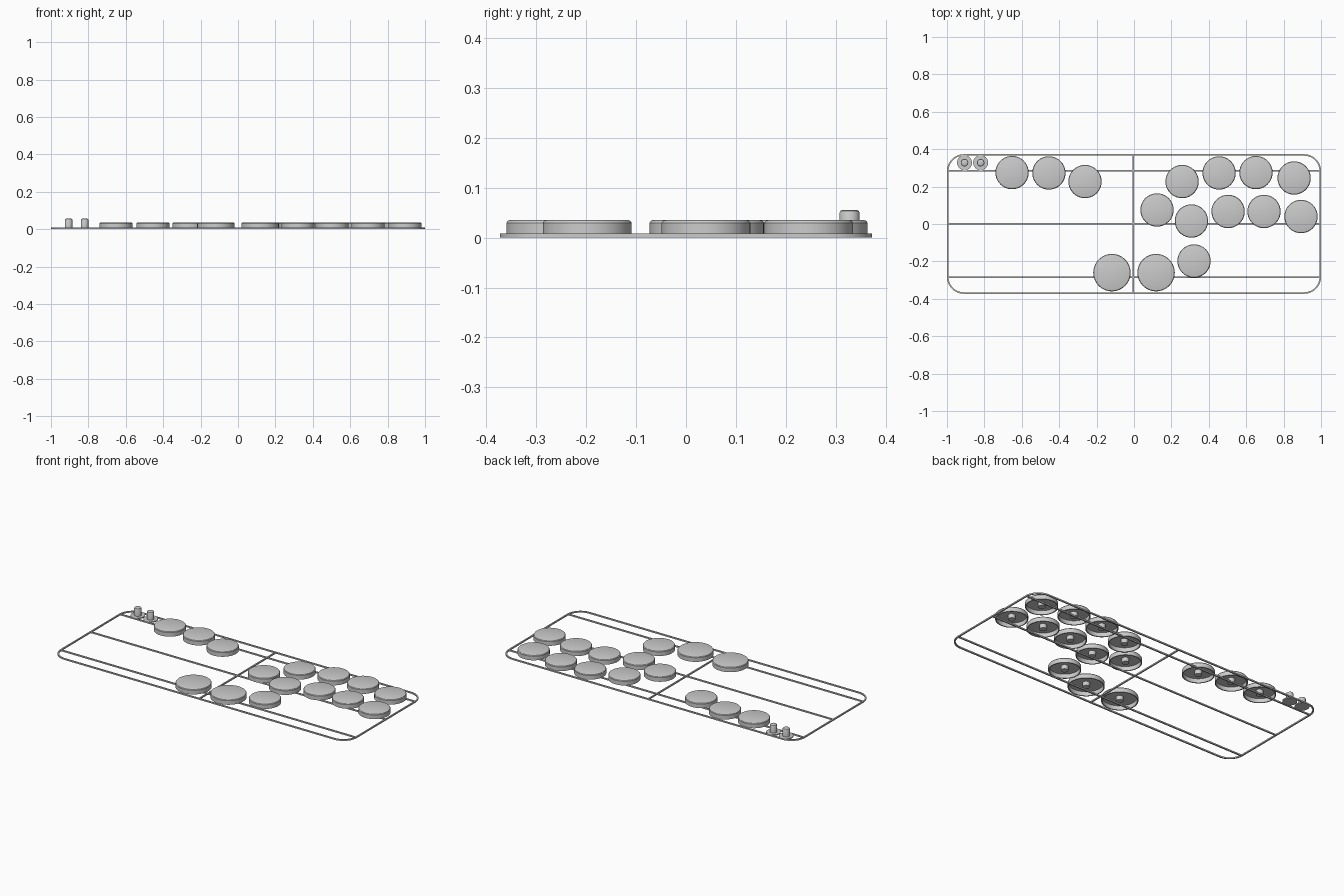
import bpy, bmesh
from math import sin, cos, pi

if "Cube" in bpy.data.objects:
    bpy.data.objects.remove(bpy.data.objects["Cube"])

grey = bpy.data.materials.new("plain grey")
grey.use_nodes = True
grey.diffuse_color = (0.6, 0.6, 0.6, 1)
grey.node_tree.nodes["Principled BSDF"].inputs["Base Color"].default_value = (0.6, 0.6, 0.6, 1)


def add_object(name, bm, location=(0, 0, 0)):
    bmesh.ops.recalc_face_normals(bm, faces=bm.faces)
    mesh = bpy.data.meshes.new(name)
    bm.to_mesh(mesh)
    bm.free()
    mesh.materials.append(grey)
    ob = bpy.data.objects.new(name, mesh)
    ob.location = location
    bpy.context.collection.objects.link(ob)
    return ob


def lathe(bm, profile, sides=64):
    """Revolve (radius, height) points about z; zero radius closes an end."""
    rings = []
    for r, z in profile:
        if r == 0:
            rings.append([bm.verts.new((0, 0, z))] * sides)
        else:
            rings.append([bm.verts.new((r * cos(2 * pi * i / sides), r * sin(2 * pi * i / sides), z))
                          for i in range(sides)])
    for a, b in zip(rings, rings[1:]):
        for i in range(sides):
            j = (i + 1) % sides
            bm.faces.new(dict.fromkeys((a[i], a[j], b[j], b[i])))


def smooth(ob):
    bpy.ops.object.select_all(action="DESELECT")
    ob.select_set(True)
    bpy.context.view_layer.objects.active = ob
    bpy.ops.object.shade_smooth_by_angle(angle=0.5)


def button(name, x, y, r):
    # Hollow cap with a bevelled top edge and a central stem inside
    bm = bmesh.new()
    lathe(bm, [(0, 0.036), (r - 0.009, 0.036), (r - 0.003, 0.034), (r, 0.03), (r, 0.005),
               (r - 0.006, 0.005), (r - 0.006, 0.03), (0.02, 0.03), (0.02, 0.005), (0, 0.005)])
    smooth(add_object(name, bm, (x, y, 0)))


def peg(name, x, y):
    # Thin round flange with a rounded upright pin
    bm = bmesh.new()
    lathe(bm, [(0, 0.056), (0.014, 0.056), (0.018, 0.054), (0.02, 0.05), (0.02, 0.008),
               (0.04, 0.008), (0.04, 0.002), (0, 0.002)], 32)
    smooth(add_object(name, bm, (x, y, 0)))


# Rounded outline frame
W, D, BAR, CORNER = 1.0, 0.373, 0.008, 0.09
bm = bmesh.new()


def outline(inset, z):
    r = CORNER - inset
    points = []
    for k, (sx, sy) in enumerate([(1, 1), (-1, 1), (-1, -1), (1, -1)]):
        for i in range(13):
            a = (k + i / 12) * pi / 2
            points.append(bm.verts.new((sx * (W - CORNER) + r * cos(a), sy * (D - CORNER) + r * sin(a), z)))
    return points


loops = [outline(0, 0), outline(0, BAR), outline(BAR, BAR), outline(BAR, 0)]
for a, b in zip(loops, loops[1:] + loops[:1]):
    for i in range(len(a)):
        j = (i + 1) % len(a)
        bm.faces.new((a[i], a[j], b[j], b[i]))
smooth(add_object("outline_frame", bm))


# Straight dividing bars
def bar(name, x, y, length, width):
    bm = bmesh.new()
    bmesh.ops.create_cube(bm, size=1)
    bmesh.ops.scale(bm, vec=(length, width, BAR), verts=bm.verts)
    add_object(name, bm, (x, y, BAR / 2))


for name, y in [("back_bar", 0.286), ("middle_bar", 0.002), ("front_bar", -0.286)]:
    bar(name, 0, y, 2 * W - BAR, BAR)
bar("cross_bar", -0.004, 0, BAR, 2 * D - BAR)

# Buttons grouped by cluster
clusters = {
    "direction_button": (0.089, [(-0.652, 0.275), (-0.455, 0.273), (-0.262, 0.227)]),
    "back_button": (0.089, [(0.257, 0.227), (0.455, 0.273), (0.652, 0.275), (0.856, 0.246)]),
    "middle_button": (0.089, [(0.123, 0.075), (0.307, 0.016), (0.503, 0.067), (0.695, 0.067), (0.893, 0.04)]),
    "thumb_button": (0.1, [(-0.118, -0.26), (0.118, -0.26)]),
    "side_thumb_button": (0.089, [(0.321, -0.198)]),
}
for name, (radius, places) in clusters.items():
    for i, (x, y) in enumerate(places, 1):
        button(f"{name}_{i}", x, y, radius)

# Small pegs in the back right corner
for i, x in enumerate((-0.906, -0.82), 1):
    peg(f"peg_{i}", x, 0.328)
